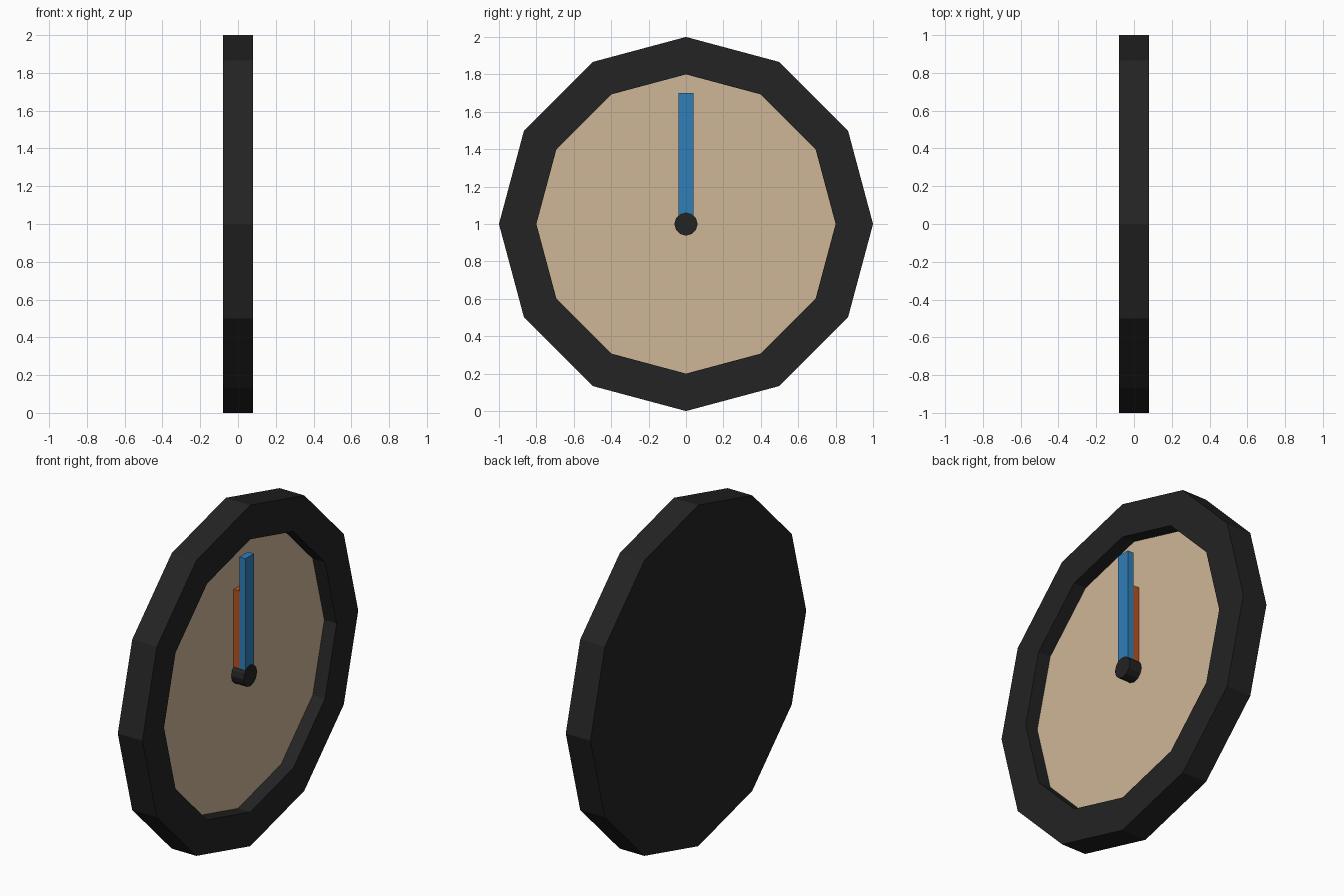
import bpy, bmesh, math
from mathutils import Matrix

if "Cube" in bpy.data.objects:
    bpy.data.objects.remove(bpy.data.objects["Cube"])


def material(name, color):
    m = bpy.data.materials.new(name)
    m.diffuse_color = (*color, 1.0)
    m.use_nodes = True
    m.node_tree.nodes["Principled BSDF"].inputs["Base Color"].default_value = m.diffuse_color
    return m


BLACK = material("black", (0.017, 0.017, 0.017))
TAN = material("tan", (0.62, 0.47, 0.31))
BLUE = material("blue", (0.03, 0.21, 0.48))
ORANGE = material("orange", (0.50, 0.085, 0.014))


def finish(name, bm, *mats):
    bmesh.ops.recalc_face_normals(bm, faces=bm.faces[:])
    me = bpy.data.meshes.new(name)
    bm.to_mesh(me)
    bm.free()
    for m in mats:
        me.materials.append(m)
    ob = bpy.data.objects.new(name, me)
    bpy.context.collection.objects.link(ob)
    return ob


def disc(r, x0, x1, sides=12):
    """Prism along x, centred on the clock axis, with a corner at the top."""
    bm = bmesh.new()
    rings = []
    for x in (x0, x1):
        rings.append([bm.verts.new((x, r * math.sin(2 * math.pi * i / sides),
                                    1 + r * math.cos(2 * math.pi * i / sides)))
                      for i in range(sides)])
    a, b = rings
    for i in range(sides):
        j = (i + 1) % sides
        bm.faces.new((a[i], a[j], b[j], b[i]))
    bm.faces.new(a[::-1])
    front = bm.faces.new(b)
    bmesh.ops.recalc_face_normals(bm, faces=bm.faces[:])
    return bm, front


# Clock body: thick disc with a rim and a recessed dial
bm, front = disc(1.0, -0.08, 0.08)
inner = bmesh.ops.extrude_discrete_faces(bm, faces=[front])["faces"][0]
for v in inner.verts:                       # rim inner edge
    v.co.y *= 0.8
    v.co.z = 1 + (v.co.z - 1) * 0.8
dial = bmesh.ops.extrude_discrete_faces(bm, faces=[inner])["faces"][0]
for v in dial.verts:                        # recess floor
    v.co.x = 0.0
dial.material_index = 1
finish("clock_body", bm, BLACK, TAN)


# Hands: flat bars stacked in front of the dial, both pointing up
def hand(name, length, x0, x1, mat):
    bm = bmesh.new()
    bmesh.ops.create_cube(bm, size=1, matrix=Matrix.Translation(
        ((x0 + x1) / 2, 0, 1 + length / 2)) @ Matrix.Diagonal((x1 - x0, 0.08, length, 1)))
    finish(name, bm, mat)


hand("hour_hand", 0.5, 0.0, 0.037, ORANGE)
hand("minute_hand", 0.7, 0.037, 0.076, BLUE)

# Centre hub
bm, _ = disc(0.062, 0.0, 0.08)
finish("centre_hub", bm, BLACK)
